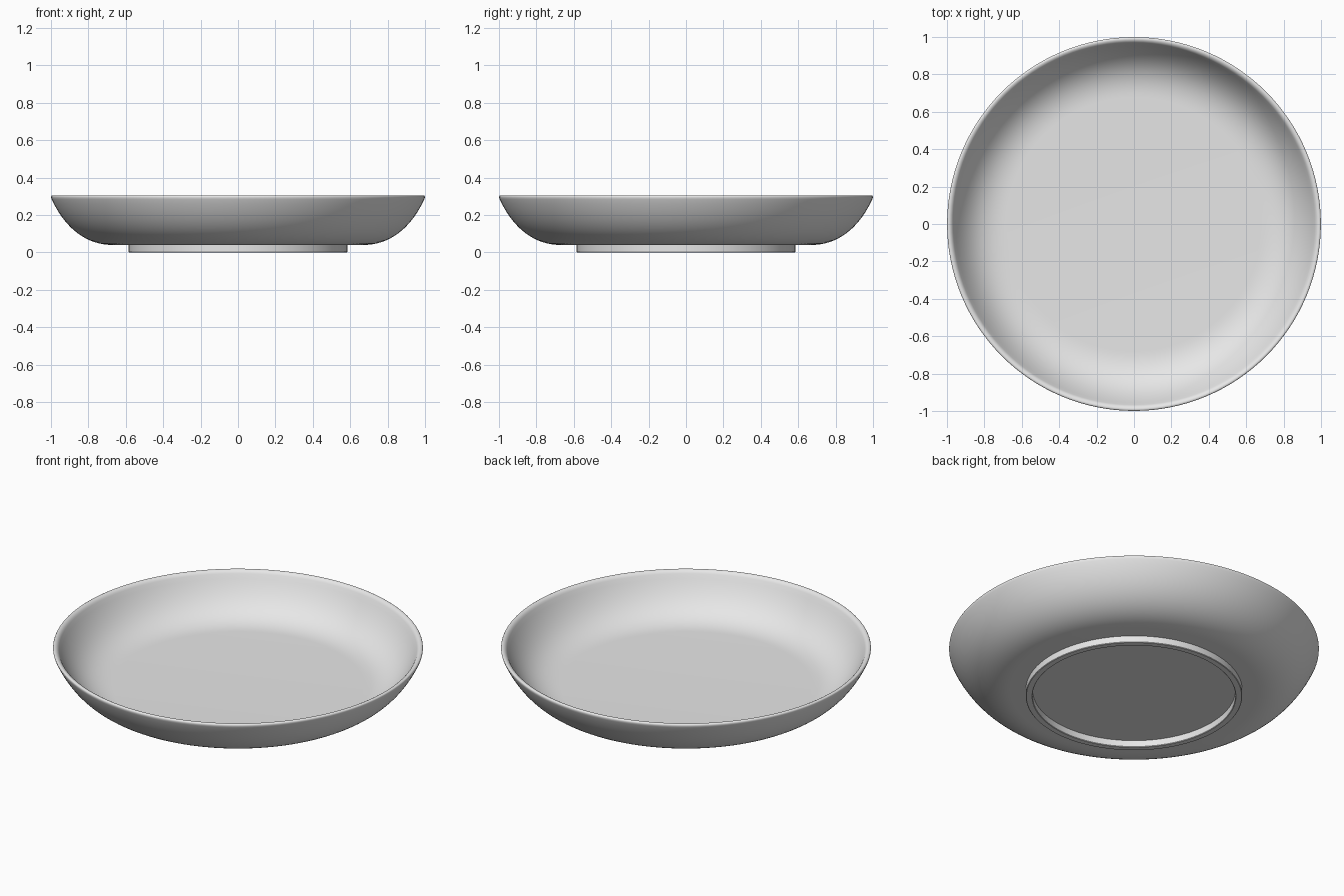
import bpy, bmesh, math
from mathutils import Vector
from mathutils.geometry import interpolate_bezier

if "Cube" in bpy.data.objects:
    bpy.data.objects.remove(bpy.data.objects["Cube"], do_unlink=True)

SEGMENTS = 128

ceramic = bpy.data.materials.new("light_grey_ceramic")
ceramic.use_nodes = True
colour = (0.8, 0.8, 0.8, 1.0)
ceramic.diffuse_color = colour
ceramic.node_tree.nodes["Principled BSDF"].inputs["Base Color"].default_value = colour


def curve(a, b, c, d, count=18):
    """Bezier run of (radius, height) points."""
    points = [Vector((r, 0, z)) for r, z in (a, b, c, d)]
    return [(p.x, p.z) for p in interpolate_bezier(*points, count)]


def lathe(name, profile):
    """Revolve a (radius, height) profile around z."""
    bm = bmesh.new()
    verts = [bm.verts.new((r, 0, z)) for r, z in profile]
    edges = [bm.edges.new(pair) for pair in zip(verts, verts[1:])]
    bmesh.ops.spin(bm, geom=verts + edges, cent=(0, 0, 0), axis=(0, 0, 1),
                   angle=math.tau, steps=SEGMENTS)
    bmesh.ops.remove_doubles(bm, verts=bm.verts, dist=0.0002)
    bmesh.ops.recalc_face_normals(bm, faces=bm.faces)
    mesh = bpy.data.meshes.new(name)
    bm.to_mesh(mesh)
    bm.free()
    obj = bpy.data.objects.new(name, mesh)
    bpy.context.collection.objects.link(obj)
    mesh.materials.append(ceramic)
    bpy.ops.object.select_all(action='DESELECT')
    obj.select_set(True)
    bpy.context.view_layer.objects.active = obj
    bpy.ops.object.shade_smooth_by_angle(angle=math.radians(35))
    return obj


# Foot ring, standing proud of the underside
foot = [(0.585, 0.04), (0.585, 0.003), (0.582, 0), (0.551, 0), (0.548, 0.003), (0.548, 0.04)]
# Curved outer wall, rolled rim and curved inner wall
outer = curve((0.67, 0.04), (0.82, 0.04), (0.93, 0.14), (0.996, 0.284))
rim = curve((0.996, 0.284), (1.01, 0.312), (0.978, 0.312), (0.967, 0.288), 10)
inner = curve((0.967, 0.288), (0.90, 0.15), (0.82, 0.075), (0.68, 0.075))

lathe("plate", [(0, 0.04)] + foot[::-1] + outer + rim[1:] + inner[1:] + [(0, 0.075)])
